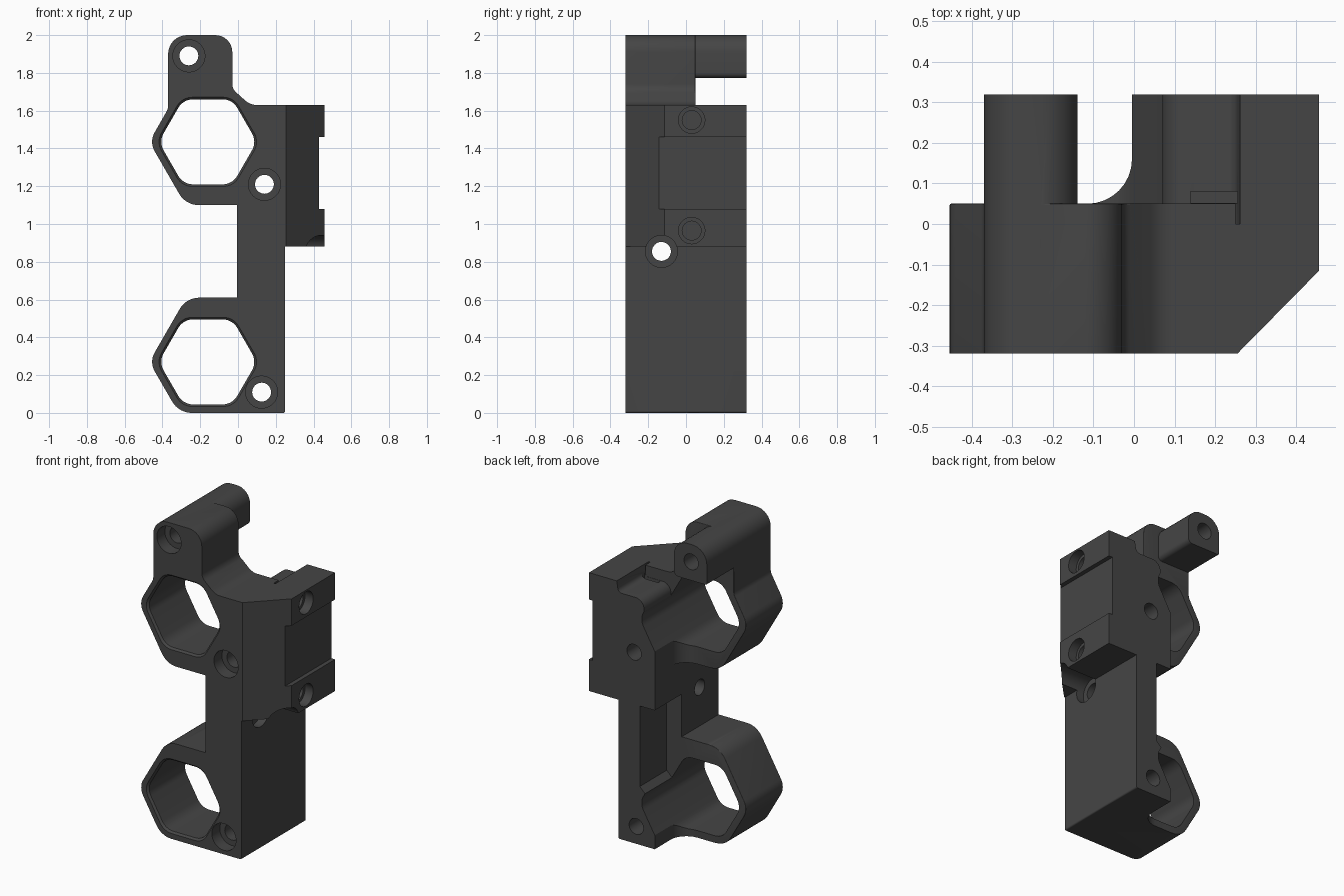
import bpy, bmesh, math
from mathutils import Vector

if "Cube" in bpy.data.objects:
    bpy.data.objects.remove(bpy.data.objects["Cube"])

mat = bpy.data.materials.new("charcoal plastic")
mat.diffuse_color = (0.06, 0.06, 0.06, 1)
mat.use_nodes = True
mat.node_tree.nodes["Principled BSDF"].inputs["Base Color"].default_value = mat.diffuse_color


def rounded(points, steps=8):
    """Round each corner of a polygon given as (u, v, radius)."""
    out, n = [], len(points)
    for i, (u, v, r) in enumerate(points):
        p = Vector((u, v))
        if r == 0:
            out.append(p)
            continue
        a = (Vector(points[i - 1][:2]) - p).normalized()
        b = (Vector(points[(i + 1) % n][:2]) - p).normalized()
        half = a.angle(b) / 2
        c = p + (a + b).normalized() * (r / math.sin(half))
        t = r / math.tan(half)
        d0, d1 = p + a * t - c, p + b * t - c
        sweep = d0.angle_signed(d1)
        for k in range(steps + 1):
            s = -sweep * k / steps
            out.append(c + Vector((d0.x * math.cos(s) - d0.y * math.sin(s),
                                   d0.x * math.sin(s) + d0.y * math.cos(s))))
    return out


def prism(name, pts, lo, hi, axis='Y', grow=1.0, edge=None):
    """Extrude an outline along an axis; grow scales the low end about its centre."""
    place = {'X': lambda u, v, w: (w, u, v), 'Y': lambda u, v, w: (u, w, v),
             'Z': lambda u, v, w: (u, v, w)}[axis]
    mid = sum(pts, Vector((0, 0))) / len(pts)
    bm = bmesh.new()
    a = [bm.verts.new(place(*(mid + (p - mid) * grow), lo)) for p in pts]
    b = [bm.verts.new(place(*p, hi)) for p in pts]
    bm.faces.new(a)
    bm.faces.new(b)
    for i in range(len(pts)):
        j = (i + 1) % len(pts)
        bm.faces.new((a[i], a[j], b[j], b[i]))
    bmesh.ops.recalc_face_normals(bm, faces=bm.faces)
    for rule, width, seg in edge or []:
        picked = [e for e in bm.edges if all(rule(v.co) for v in e.verts)]
        bmesh.ops.bevel(bm, geom=picked, offset=width, segments=seg,
                        profile=0.5, affect='EDGES', clamp_overlap=True)
    me = bpy.data.meshes.new(name)
    bm.to_mesh(me)
    bm.free()
    me.materials.append(mat)
    ob = bpy.data.objects.new(name, me)
    bpy.context.collection.objects.link(ob)
    return ob


def circle(u, v, r, n=32):
    return [Vector((u + r * math.cos(2 * math.pi * k / n),
                    v + r * math.sin(2 * math.pi * k / n))) for k in range(n)]


def box(u0, u1, v0, v1):
    return [Vector(p) for p in ((u0, v0), (u1, v0), (u1, v1), (u0, v1))]


FRONT, STEP, BACK = -0.32, 0.05, 0.32
HEXES = (0.27, 1.435)

# Front plate: two rings, the post and the upper arm
outline = rounded([
    (0.25, 0, 0.01), (0.25, 1.63, 0), (0.065, 1.63, 0.09), (-0.03, 1.715, 0.06),
    (-0.03, 2.0, 0.09), (-0.37, 2.0, 0.10), (-0.37, 1.61, 0.06),
    (-0.47, 1.435, 0.10), (-0.277, 1.10, 0.12), (-0.005, 1.10, 0),
    (-0.005, 0.61, 0), (-0.274, 0.61, 0.12), (-0.47, 0.27, 0.10), (-0.314, 0, 0.12)])
body = prism("bracket_body", outline, FRONT, STEP, edge=[
    (lambda c: c.y > STEP - 0.001 and c.x < -0.006, 0.03, 4)])

adds, cuts = [], []

# Rear of the lower post, with its pocket
adds.append(prism("lower_post_back", rounded([
    (0.25, 0, 0.01), (0.25, 0.9, 0), (0.10, 0.9, 0), (0.10, 0.37, 0),
    (0.06, 0.33, 0), (-0.005, 0.25, 0), (-0.005, 0, 0)]), -0.05, BACK))
# Rear of the upper post, stepped along its top left edge
adds.append(prism("upper_post_back", rounded([
    (0.30, 0.88, 0), (0.30, 1.63, 0), (0.262, 1.63, 0), (0.25, 1.56, 0.03),
    (0.07, 1.56, 0.06), (0.07, 1.42, 0), (-0.005, 1.28, 0), (-0.005, 0.88, 0)]),
    0.0, BACK))
# Side mounting block with slanted front
adds.append(prism("side_block", rounded([
    (0.20, FRONT, 0), (0.255, FRONT, 0), (0.457, -0.115, 0), (0.457, BACK, 0),
    (0.262, BACK, 0), (0.262, 0.0, 0), (0.20, 0.0, 0)]), 0.88, 1.63, axis='Z'))
# Spacer tube at the top
adds.append(prism("spacer_tube", rounded([
    (-0.37, 1.772, 0.01), (-0.14, 1.772, 0.03), (-0.14, 2.0, 0.09),
    (-0.37, 2.0, 0.10)]), -0.05, BACK))
# Curved gussets between rings and post
gusset = [Vector((0.03, 0.0)), Vector((0.03, 0.16))] + [
    Vector((-0.115 + 0.11 * math.cos(t), 0.16 + 0.11 * math.sin(t)))
    for t in [-k * math.pi / 16 for k in range(9)]] + [Vector((-0.115, 0.0))]
for name, z0, z1 in (("lower_gusset", 0.0, 0.2), ("upper_gusset", 1.10, 1.3)):
    adds.append(prism(name, gusset, z0, z1, axis='Z'))

# Hexagonal bores with a small front chamfer
for z in HEXES:
    hexa = rounded([(-0.16 + 0.26 * math.cos(k * math.pi / 3),
                     z + 0.26 * math.sin(k * math.pi / 3), 0.09) for k in range(6)])
    cuts.append(prism("bore_cutter", hexa, -0.5, 0.5))
    cuts.append(prism("bore_chamfer_cutter", hexa, FRONT - 0.01, FRONT + 0.012, grow=1.09))
# Counterbored screw holes from the front
for x, z in ((0.14, 1.21), (0.125, 0.11), (-0.26, 1.89)):
    cuts.append(prism("screw_cutter", circle(x, z, 0.05), -0.5, 0.5))
    cuts.append(prism("counterbore_cutter", circle(x, z, 0.085), -0.5, FRONT + 0.08))
# Cross hole through the post, counterbored under the block
cuts.append(prism("cross_hole_cutter", circle(-0.13, 0.855, 0.05), -0.3, 0.6, axis='X'))
cuts.append(prism("cross_bore_cutter", circle(-0.13, 0.855, 0.085), 0.2, 0.6, axis='X'))
# Side channel and blind holes
cuts.append(prism("channel_cutter", box(-0.4, 0.4, 1.08, 1.46), 0.43, 0.6, axis='X'))
for z in (0.965, 1.55):
    cuts.append(prism("side_hole_cutter", circle(0.03, z, 0.07), 0.40, 0.6, axis='X'))
    cuts.append(prism("side_pilot_cutter", circle(0.03, z, 0.05), 0.32, 0.6, axis='X'))
# Small slot in the rear ledge
cuts.append(prism("slot_cutter", box(0.14, 0.255, 0.052, 0.08), 1.50, 1.62, axis='Z'))

# Join the parts, then cut the holes
for ob, op in [(o, 'UNION') for o in adds] + [(o, 'DIFFERENCE') for o in cuts]:
    m = body.modifiers.new(ob.name, 'BOOLEAN')
    m.operation, m.object, m.solver = op, ob, 'EXACT'
bpy.context.view_layer.update()
done = bpy.data.meshes.new_from_object(
    body.evaluated_get(bpy.context.evaluated_depsgraph_get()))
body.modifiers.clear()
body.data = done
for ob in adds + cuts:
    bpy.data.objects.remove(ob)

bpy.context.view_layer.objects.active = body
body.select_set(True)
bpy.ops.object.shade_smooth_by_angle(angle=math.radians(30))
